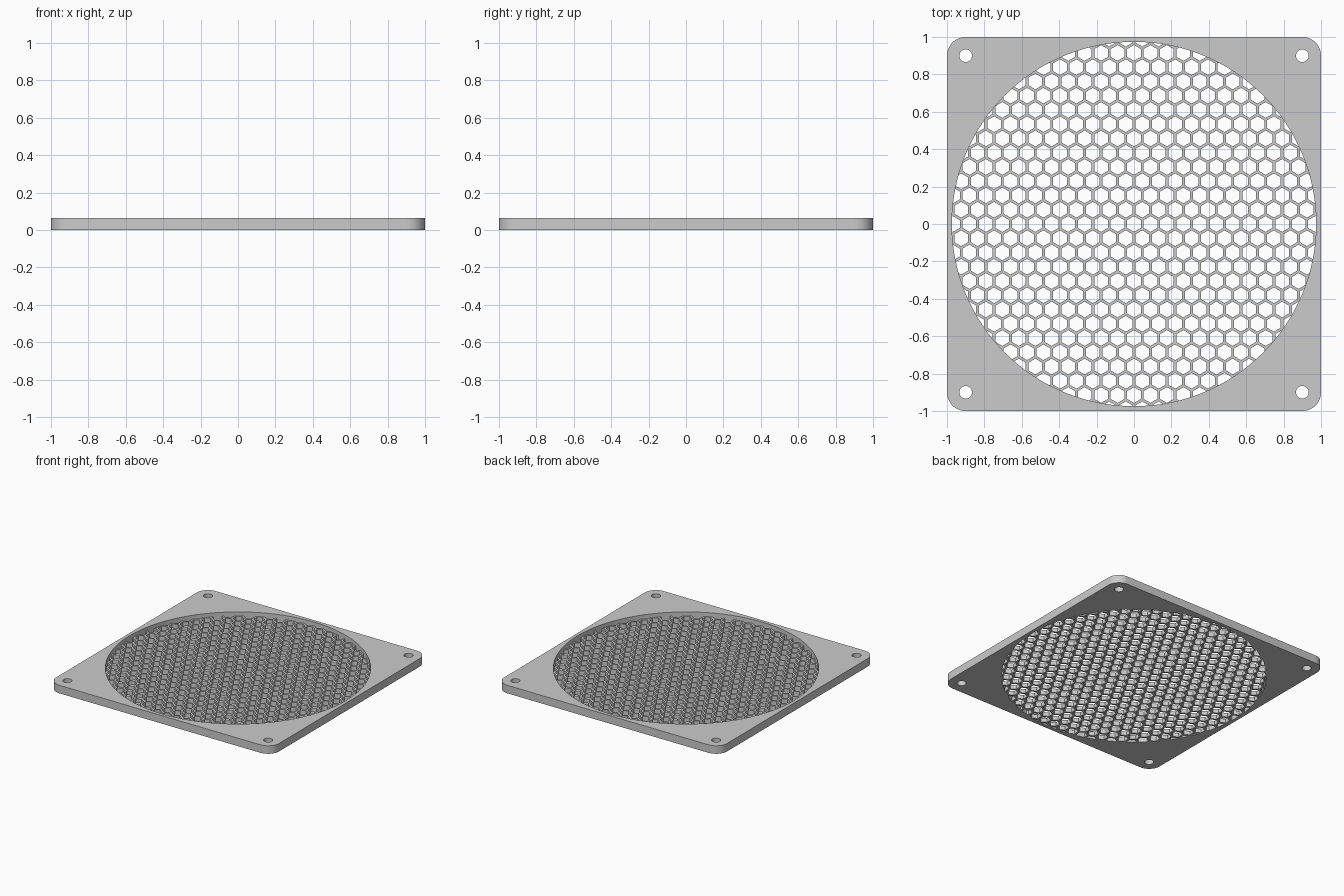
import bpy, bmesh, math
from mathutils import Matrix, Vector

cube = bpy.data.objects.get("Cube")
if cube:
    bpy.data.objects.remove(cube, do_unlink=True)

THICK = 0.065        # frame height
GRILLE = 0.033       # grille height
OPENING = 0.974      # radius of the round opening
PITCH = 0.088        # spacing of the hexagons
FLAT = 0.073         # hexagon width across flats

grey = bpy.data.materials.new("light grey")
grey.use_nodes = True
colour = (0.6, 0.6, 0.6, 1)
grey.diffuse_color = colour
grey.node_tree.nodes["Principled BSDF"].inputs["Base Color"].default_value = colour


def prism(bm, outline, z0, z1):
    """Extrude a flat outline between two heights."""
    face = bm.faces.new([bm.verts.new((x, y, z0)) for x, y in outline])
    top = bmesh.ops.extrude_face_region(bm, geom=[face])["geom"]
    bmesh.ops.translate(bm, vec=(0, 0, z1 - z0),
                        verts=[v for v in top if isinstance(v, bmesh.types.BMVert)])


def ring(cx, cy, r, n, start=0.0, sweep=math.tau):
    return [(cx + r * math.cos(start + sweep * i / n),
             cy + r * math.sin(start + sweep * i / n)) for i in range(n)]


def make(name, bm):
    bmesh.ops.recalc_face_normals(bm, faces=bm.faces)
    mesh = bpy.data.meshes.new(name)
    bm.to_mesh(mesh)
    bm.free()
    mesh.materials.append(grey)
    obj = bpy.data.objects.new(name, mesh)
    bpy.context.collection.objects.link(obj)
    return obj


def cut(obj, cutter):
    """Subtract the cutter, then discard it."""
    cutter.hide_render = True
    mod = obj.modifiers.new("cut", "BOOLEAN")
    mod.operation = "DIFFERENCE"
    mod.solver = "EXACT"
    mod.object = cutter
    bpy.ops.object.select_all(action="DESELECT")
    bpy.context.view_layer.objects.active = obj
    obj.select_set(True)
    bpy.ops.object.modifier_apply(modifier=mod.name)
    bpy.data.objects.remove(cutter, do_unlink=True)
    bpy.ops.object.shade_smooth_by_angle(angle=math.radians(30))


# Square frame with rounded corners
corner = 0.1
outline = []
for k, (sx, sy) in enumerate([(1, 1), (-1, 1), (-1, -1), (1, -1)]):
    c = 1 - corner
    start = k * math.pi / 2
    outline += ring(sx * c, sy * c, corner, 12, start, math.pi / 2)
    end = start + math.pi / 2
    outline.append((sx * c + corner * math.cos(end), sy * c + corner * math.sin(end)))
bm = bmesh.new()
prism(bm, outline, 0, THICK)
frame = make("frame", bm)

# Round opening and four screw holes
bm = bmesh.new()
prism(bm, ring(0, 0, OPENING, 128), -0.1, 0.2)
for sx in (-1, 1):
    for sy in (-1, 1):
        prism(bm, ring(sx * 0.9, sy * 0.9, 0.034, 32), -0.1, 0.2)
cut(frame, make("frame_cutter", bm))

# Honeycomb grille, lower than the frame and flush with its underside
bm = bmesh.new()
prism(bm, ring(0, 0, OPENING + 0.001, 128), 0, GRILLE)
grille = make("honeycomb_grille", bm)

bm = bmesh.new()
row_step = PITCH * math.sqrt(3) / 2
for row in range(-14, 15):
    for col in range(-13, 14):
        x = (col + 0.5 * (row % 2)) * PITCH
        y = row * row_step
        if math.hypot(x, y) < OPENING + FLAT / 2:
            prism(bm, ring(x, y, FLAT / math.sqrt(3), 6, math.pi / 6), -0.1, 0.2)
cut(grille, make("grille_cutter", bm))
